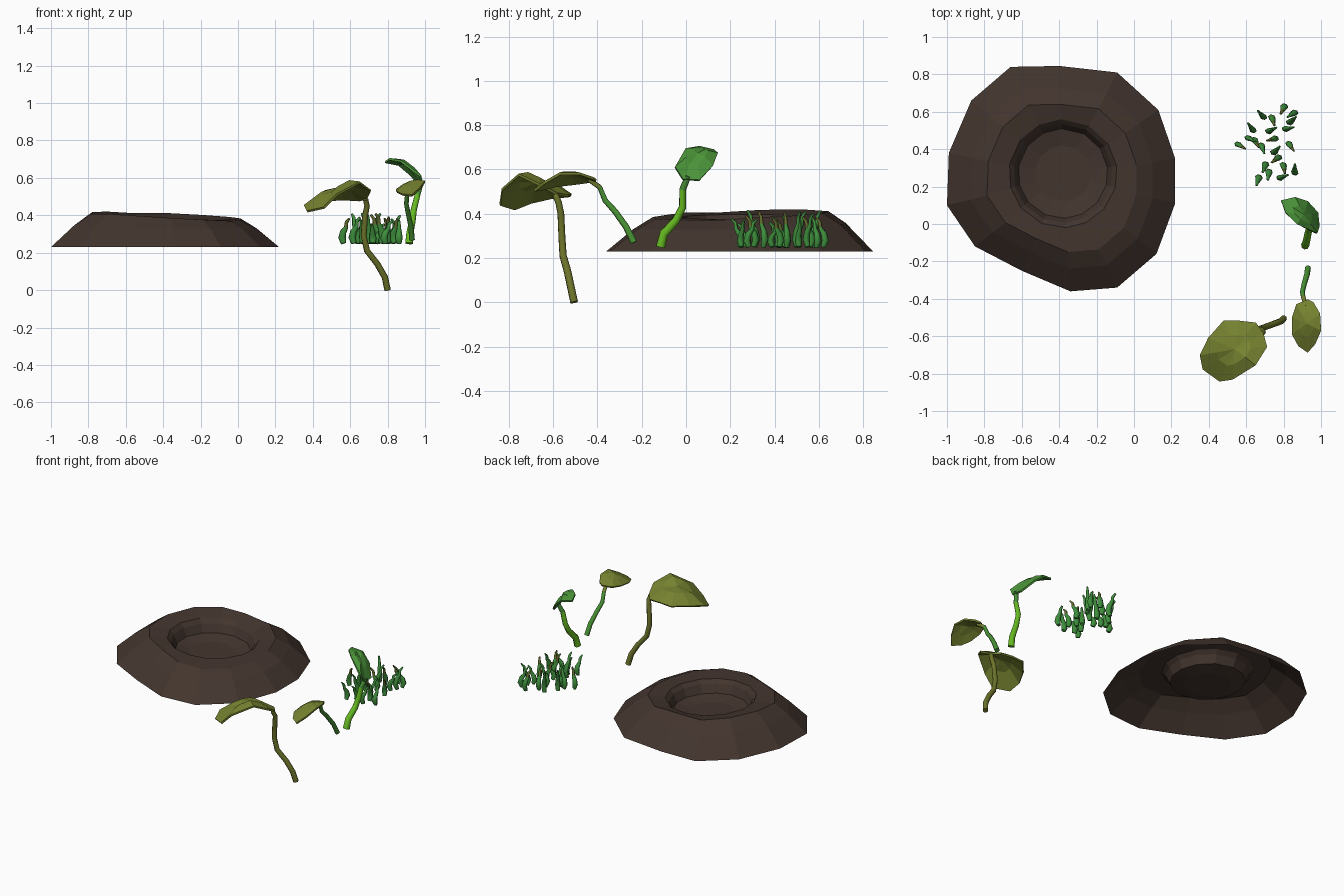
import bpy, bmesh, math, random
from mathutils import Vector

if "Cube" in bpy.data.objects:
    bpy.data.objects.remove(bpy.data.objects["Cube"])

random.seed(4)

def lin(c):
    c /= 255
    return c / 12.92 if c < 0.04045 else ((c + 0.055) / 1.055) ** 2.4

def material(name, r, g, b):
    m = bpy.data.materials.new(name)
    m.diffuse_color = (lin(r), lin(g), lin(b), 1)
    m.use_nodes = True
    m.node_tree.nodes["Principled BSDF"].inputs["Base Color"].default_value = m.diffuse_color
    return m

SOIL = material("dark soil", 67, 53, 46)
OLIVE = material("olive leaf", 118, 130, 48)
OLIVE_STEM = material("olive stem", 108, 114, 42)
GREEN = material("green leaf", 76, 150, 58)
MID_STEM = material("mid green stem", 72, 146, 52)
BRIGHT = material("bright green stem", 104, 190, 34)
GRASS = material("grass green", 62, 142, 60)
TIP = material("grass tip olive", 98, 108, 46)

def finish(name, bm, mats, smooth=False):
    me = bpy.data.meshes.new(name)
    bmesh.ops.recalc_face_normals(bm, faces=bm.faces)
    for f in bm.faces:
        f.smooth = smooth and len(f.verts) == 4
    bm.to_mesh(me)
    bm.free()
    for m in mats:
        me.materials.append(m)
    ob = bpy.data.objects.new(name, me)
    bpy.context.scene.collection.objects.link(ob)
    return ob

def bridge(bm, a, b, mi=0):
    n = len(a)
    for i in range(n):
        bm.faces.new((a[i], a[(i + 1) % n], b[(i + 1) % n], b[i])).material_index = mi

def tube(bm, path, radii, sides=6, flat=1.0, tip_mat=0, tip_from=99):
    """Tapered tube along a path; flat squashes one axis of the section."""
    pts = [Vector(p) for p in path]
    prev = None
    for i, p in enumerate(pts):
        t = (pts[min(i + 1, len(pts) - 1)] - pts[max(i - 1, 0)]).normalized()
        u = t.cross(Vector((0.3, 1, 0))).normalized()
        w = t.cross(u)
        ring = []
        for k in range(sides):
            a = 2 * math.pi * k / sides
            ring.append(bm.verts.new(p + radii[i] * (u * math.cos(a) + w * math.sin(a) * flat)))
        if prev:
            bridge(bm, prev, ring, tip_mat if i >= tip_from else 0)
        else:
            bm.faces.new(ring)
        prev = ring
    bm.faces.new(prev).material_index = tip_mat

def stem(name, path, r0, r1, mats, tip_from=99):
    bm = bmesh.new()
    n = len(path) - 1
    tube(bm, path, [r0 + (r1 - r0) * i / n for i in range(n + 1)], 8, 1, len(mats) - 1, tip_from)
    finish(name, bm, mats, True)

def leaf(name, edge, centre, bulge, mat):
    """Domed leaf: outline, one raised inner ring, centre; thickened."""
    bm = bmesh.new()
    c = Vector(centre)
    outer = [bm.verts.new(p) for p in edge]
    inner = [bm.verts.new(Vector(p).lerp(c, 0.5) + Vector((0, 0, bulge))) for p in edge]
    bridge(bm, outer, inner)
    top = bm.verts.new(c)
    for i in range(len(inner)):
        bm.faces.new((inner[i], inner[(i + 1) % len(inner)], top))
    ob = finish(name, bm, [mat])
    s = ob.modifiers.new("thickness", 'SOLIDIFY')
    s.thickness = 0.012
    s.offset = 0

# Soil mound with a hollow, open underneath
outline = [(-.66, .84), (-.40, .845), (-.09, .81), (.13, .61), (.22, .35), (.22, .11), (.12, -.16),
           (-.09, -.34), (-.34, -.36), (-.60, -.25), (-.85, -.12), (-1.0, .10), (-.99, .38), (-.87, .66)]
cx, cy = -0.38, 0.27
bm = bmesh.new()
rings = [[bm.verts.new((x, y, 0.23)) for x, y in outline]]
for k, z, tilt in ((0.80, 0.343, 0.02), (0.655, 0.396, 0.045)):
    ring = []
    for x, y in outline:
        px, py = cx + (x - cx) * k, 0.25 + (y - 0.25) * k
        ring.append(bm.verts.new((px, py, z - tilt * (px - cx) + 0.03 * (py - cy) + random.uniform(-.006, .006))))
    rings.append(ring)
for r, z in ((0.29, 0.385), (0.265, 0.36), (0.24, 0.305), (0.15, 0.285)):
    ring = []
    for x, y in outline:
        a = math.atan2(y - cy, x - cx)
        ring.append(bm.verts.new((cx + r * math.cos(a), cy + r * math.sin(a), z - 0.04 * r * math.cos(a))))
    rings.append(ring)
for a, b in zip(rings, rings[1:]):
    bridge(bm, a, b)
bm.faces.new(rings[-1])
finish("soil_mound", bm, [SOIL])

# Large olive sprout
stem("large_sprout_stem", [(.80, -.505, 0), (.785, -.52, .07), (.745, -.535, .14), (.69, -.555, .21), (.672, -.56, .29),
                           (.68, -.565, .40), (.69, -.575, .45), (.682, -.59, .485)], .018, .015, [OLIVE_STEM])
leaf("large_sprout_leaf", [(.69, -.585, .49), (.71, -.66, .53), (.65, -.755, .575), (.53, -.83, .51), (.46, -.84, .44),
                           (.37, -.775, .42), (.355, -.70, .45), (.40, -.61, .47), (.48, -.52, .48),
                           (.56, -.52, .485), (.65, -.53, .48)], (.54, -.67, .545), .022, OLIVE)

# Small olive sprout
stem("small_sprout_stem", [(.93, -.235, .27), (.925, -.27, .34), (.91, -.32, .41), (.90, -.365, .46),
                           (.905, -.39, .52), (.92, -.44, .555)], .016, .011, [MID_STEM, OLIVE], 5)
leaf("small_sprout_leaf", [(.93, -.405, .55), (.96, -.42, .56), (.995, -.48, .58), (1.0, -.57, .58), (.97, -.64, .54),
                           (.93, -.685, .505), (.88, -.65, .51), (.848, -.59, .525), (.848, -.50, .535),
                           (.87, -.43, .545)], (.925, -.53, .58), .005, OLIVE)

# Green sprout with a bright stem and an upright leaf
stem("green_sprout_stem", [(.915, -.115, .25), (.92, -.10, .31), (.932, -.045, .37), (.94, -.015, .43),
                           (.96, -.015, .51), (.978, .01, .57)], .022, .014, [BRIGHT, GREEN], 5)
leaf("green_sprout_leaf", [(.787, .125, .685), (.86, .142, .67), (.925, .12, .615), (.98, .06, .55), (.987, -.015, .555),
                           (.975, -.05, .61), (.87, .0, .69), (.81, .06, .70)], (.905, .05, .668), .012, GREEN)

# Patch of curling grass blades
spots = [(.80, .62), (.85, .59), (.685, .58), (.74, .56), (.73, .50), (.63, .51), (.565, .42), (.62, .455),
         (.685, .41), (.745, .455), (.755, .39), (.82, .51), (.835, .42), (.70, .31), (.665, .24), (.80, .305),
         (.86, .285), (.79, .25), (.765, .35), (.72, .27), (.84, .55), (.65, .44)]
bm = bmesh.new()
for i, (x, y) in enumerate(spots):
    h = random.uniform(.10, .165)
    a = random.uniform(0, 2 * math.pi)
    dx, dy = .03 * math.cos(a), .03 * math.sin(a)
    # base bulges, then the blade sways back and hooks out to a narrow tip
    steps = [(0, 0, .015), (.22, .35, .021), (.45, .1, .018), (.65, -.5, .012), (.85, -.6, .010), (1, -1.2, .006)]
    tube(bm, [(x + dx * s, y + dy * s, .25 + h * t) for t, s, r in steps],
         [r for t, s, r in steps], 6, 0.75, 1 if i % 3 == 0 else 0, 4)
finish("grass_patch", bm, [GRASS, TIP], True)
